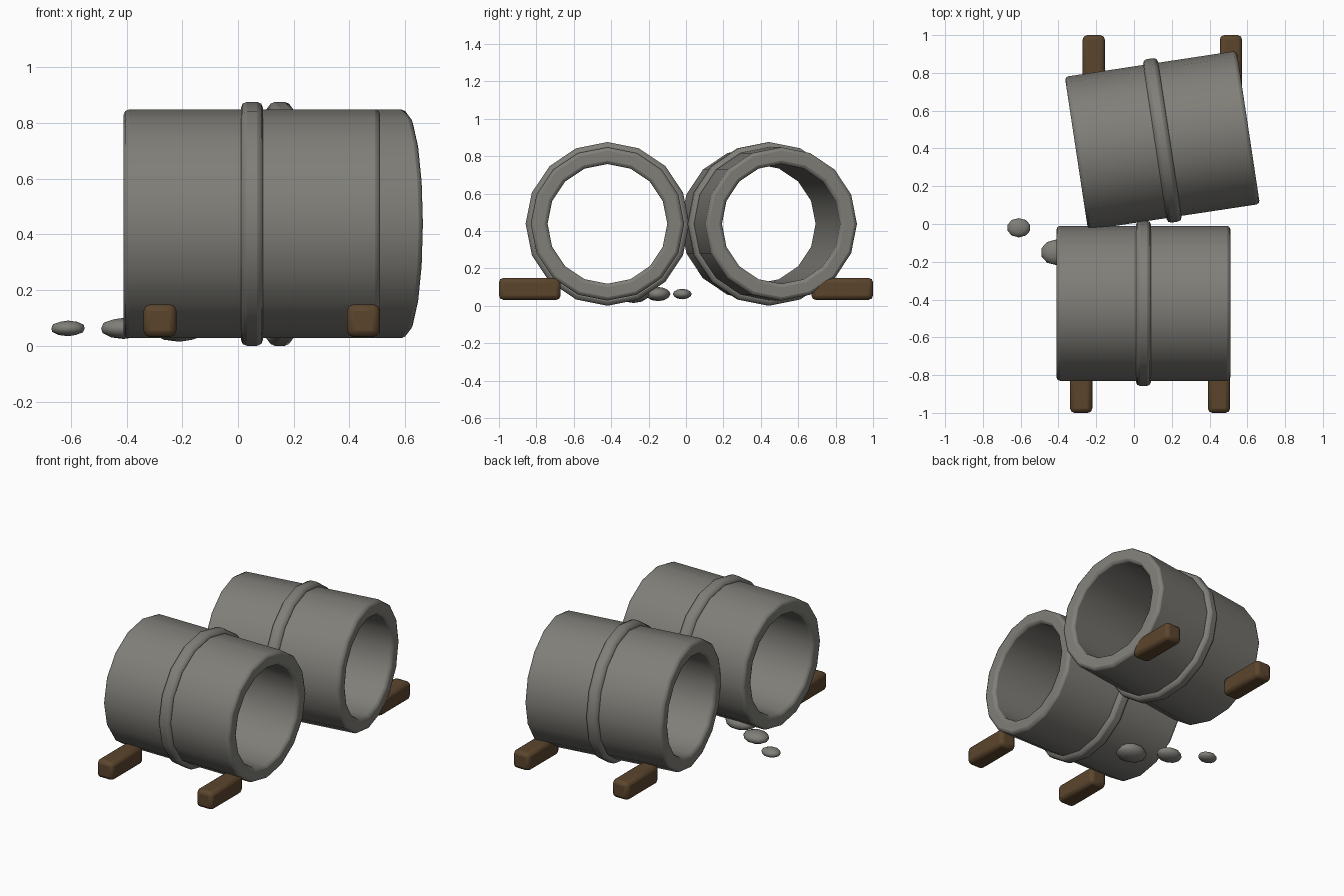
import bpy, bmesh, math
from mathutils import Matrix, Vector

old = bpy.data.objects.get("Cube")
if old:
    bpy.data.objects.remove(old, do_unlink=True)


def material(name, rgb):
    m = bpy.data.materials.new(name)
    m.use_nodes = True
    m.diffuse_color = (*rgb, 1)
    bsdf = m.node_tree.nodes["Principled BSDF"]
    bsdf.inputs["Base Color"].default_value = (*rgb, 1)
    bsdf.inputs["Roughness"].default_value = 0.9
    return m


CONCRETE = material("grey concrete", (0.215, 0.21, 0.19))
WOOD = material("brown wood", (0.105, 0.06, 0.026))
SIDES = 16
RADIUS_Z = 0.4375


def finish(name, bm, mat, bevel=0, segments=1, angle=40):
    bmesh.ops.recalc_face_normals(bm, faces=bm.faces)
    mesh = bpy.data.meshes.new(name)
    bm.to_mesh(mesh)
    bm.free()
    mesh.materials.append(mat)
    obj = bpy.data.objects.new(name, mesh)
    bpy.context.collection.objects.link(obj)
    if bevel:
        mod = obj.modifiers.new("soft edges", 'BEVEL')
        mod.width, mod.segments = bevel, segments
        mod.limit_method, mod.angle_limit = 'ANGLE', math.radians(40)
    bpy.ops.object.select_all(action='DESELECT')
    obj.select_set(True)
    bpy.context.view_layer.objects.active = obj
    bpy.ops.object.shade_smooth_by_angle(angle=math.radians(angle))
    return obj


def hollow_ring(name, length, outer, inner, centre, turn, bevel, segments):
    # rectangular section swept around the x axis
    h = length / 2
    section = [(-h, outer), (h, outer), (h, inner), (-h, inner)]
    bm = bmesh.new()
    loops = []
    for i in range(SIDES):
        a = 2 * math.pi * i / SIDES
        loops.append([bm.verts.new((x, r * math.sin(a), r * math.cos(a)))
                      for x, r in section])
    for i in range(SIDES):
        p, q = loops[i], loops[(i + 1) % SIDES]
        for j in range(4):
            k = (j + 1) % 4
            bm.faces.new((p[j], p[k], q[k], q[j]))
    obj = finish(name, bm, CONCRETE, bevel, segments)
    obj.location = centre
    obj.rotation_euler.z = turn


def wedge(name, x, y):
    bm = bmesh.new()
    bmesh.ops.create_cube(bm, size=1, matrix=Matrix.Diagonal((0.118, 0.33, 0.118, 1)))
    finish(name, bm, WOOD, 0.024, 2, 50).location = (x, y, 0.09)


def stone(name, place, size):
    bm = bmesh.new()
    bmesh.ops.create_icosphere(bm, subdivisions=2, radius=1)
    bmesh.ops.scale(bm, vec=size, verts=bm.verts)
    finish(name, bm, CONCRETE, angle=50).location = place


# two pipes with a raised collar around the middle
for label, x, y, turn in (("front", 0.05, -0.42, 0), ("back", 0.15, 0.4425, 0.15)):
    centre = Vector((x, y, RADIUS_Z))
    hollow_ring(label + "_pipe", 0.92, 0.41, 0.32, centre, turn, 0.018, 2)
    hollow_ring(label + "_collar", 0.08, 0.4375, 0.39, centre, turn, 0.022, 2)

# wooden chocks on the outer sides
for label, y, left, right in (("front", -0.835, 0.45, -0.28), ("back", 0.835, 0.513, -0.213)):
    wedge(label + "_left_chock", left, y)
    wedge(label + "_right_chock", right, y)

# loose rubble, growing smaller away from the pipes
for i, size in enumerate(((0.105, 0.085, 0.048), (0.085, 0.068, 0.038), (0.063, 0.051, 0.028))):
    stone(f"rubble_{i + 1}", (-0.21 - 0.2 * i, -0.28 + 0.13 * i, 0.0625), size)
